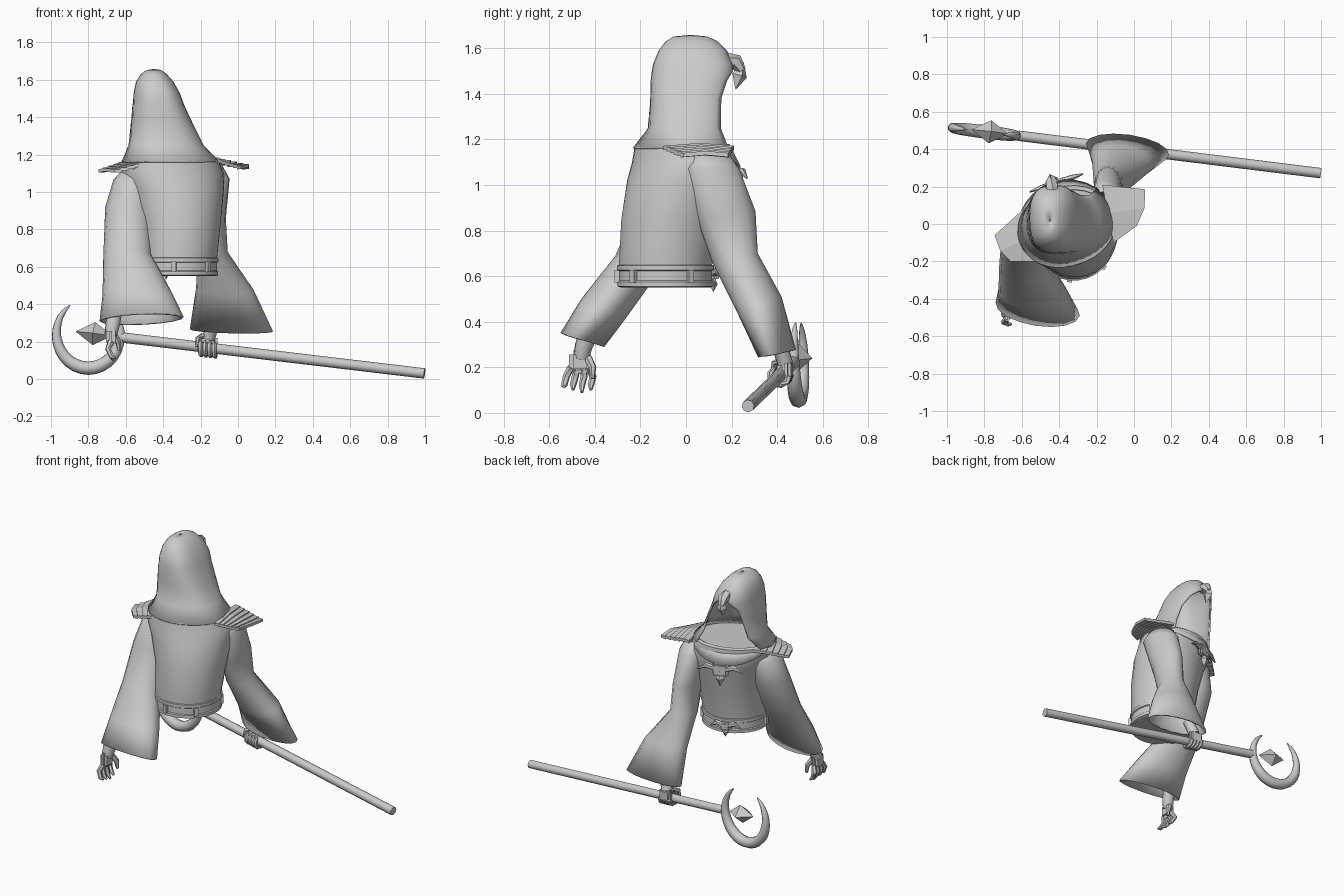
import bpy, bmesh, math
from mathutils import Vector, Matrix

cube = bpy.data.objects.get("Cube")
if cube:
    bpy.data.objects.remove(cube, do_unlink=True)

grey = bpy.data.materials.new("plain_grey")
grey.use_nodes = True
tone = (0.6, 0.6, 0.6, 1)
grey.diffuse_color = tone
grey.node_tree.nodes["Principled BSDF"].inputs["Base Color"].default_value = tone

SIDE = Vector((0.95, 0.32, 0)).normalized()    # shoulder line of the figure
FRONT = Vector((-0.32, 0.95, 0)).normalized()  # way the chest faces
UP = Vector((0, 0, 1))
TURN = Matrix.Rotation(math.atan2(SIDE.y, SIDE.x), 4, "Z")


def finish(name, bm, angle=40, thick=0):
    bmesh.ops.remove_doubles(bm, verts=bm.verts, dist=0.0004)
    bmesh.ops.recalc_face_normals(bm, faces=bm.faces)
    mesh = bpy.data.meshes.new(name)
    bm.to_mesh(mesh)
    bm.free()
    mesh.materials.append(grey)
    ob = bpy.data.objects.new(name, mesh)
    bpy.context.collection.objects.link(ob)
    bpy.ops.object.select_all(action="DESELECT")
    bpy.context.view_layer.objects.active = ob
    ob.select_set(True)
    if angle:
        bpy.ops.object.shade_smooth_by_angle(angle=math.radians(angle))
    if thick:
        mod = ob.modifiers.new("cloth", "SOLIDIFY")
        mod.thickness = thick
        mod.offset = -1
    return ob


def loft(name, rings, closed=True, caps=True, angle=40, thick=0):
    bm = bmesh.new()
    rows = [[bm.verts.new(p) for p in ring] for ring in rings]
    n = len(rows[0])
    for a, b in zip(rows, rows[1:]):
        for i in range(n if closed else n - 1):
            j = (i + 1) % n
            bm.faces.new((a[i], a[j], b[j], b[i]))
    if caps:
        bm.faces.new(rows[0])
        bm.faces.new(rows[-1])
    return finish(name, bm, angle, thick)


def tube(name, points, radii, n=8, angle=50):
    pts = [Vector(p) for p in points]
    rings = []
    for i, p in enumerate(pts):
        d = (pts[min(i + 1, len(pts) - 1)] - pts[max(i - 1, 0)]).normalized()
        u = d.cross(Vector((0.3, 1, 0.1))).normalized()
        v = d.cross(u)
        rings.append([p + radii[i] * (u * math.cos(t) + v * math.sin(t))
                      for t in (k * math.tau / n for k in range(n))])
    return loft(name, rings, angle=angle)


def oval(x, y, z, a, b, opening=0, twist=0, power=2, n=28):
    """Ring about the body axis, starting and ending at the front."""
    h = math.radians(opening)
    step = (math.tau - 2 * h) / n
    turn = Matrix.Rotation(-math.radians(twist), 3, "Z")
    ring = []
    for i in range(n + 1):
        s, c = math.sin(h + i * step), math.cos(h + i * step)
        s, c = (math.copysign(abs(v) ** (2 / power), v) for v in (s, c))
        ring.append(Vector((x, y, z)) + turn @ (SIDE * a * s + FRONT * b * c))
    return ring


def block(name, centre, size, frame=Matrix(), angle=0, bevel=0):
    bm = bmesh.new()
    bmesh.ops.create_cube(bm, size=1)
    bm.transform(Matrix.Diagonal((*size, 1)))
    if bevel:
        bmesh.ops.bevel(bm, geom=bm.edges[:], offset=bevel, segments=2, affect="EDGES")
    bm.transform(Matrix.Translation(centre) @ frame)
    return finish(name, bm, angle)


def crystal(name, centre, axis, length, width):
    bm = bmesh.new()
    axis = axis.normalized()
    u = axis.cross(FRONT).normalized()
    v = axis.cross(u)
    c = Vector(centre)
    ends = [bm.verts.new(c + axis * length * s) for s in (1, -1)]
    mid = [bm.verts.new(c + width * d) for d in (u, v, -u, -v)]
    for e in ends:
        for i in range(4):
            bm.faces.new((e, mid[i], mid[(i + 1) % 4]))
    return finish(name, bm, 0)


# Robe body
body = [(-.32, -.09, .55, .2, .2), (-.32, -.09, .65, .21, .205), (-.315, -.06, .85, .225, .225),
        (-.33, -.03, 1.02, .26, .225), (-.35, -.01, 1.1, .28, .22), (-.36, -.01, 1.17, .26, .21)]
loft("robe_body", [oval(*r)[:-1] for r in body])

# Belt with raised rims and loops
belt = [(.55, .2), (.555, .215), (.575, .215), (.58, .209), (.622, .209), (.627, .217), (.647, .217), (.652, .2)]
loft("belt", [oval(-.32, -.09, z, r, r * .98)[:-1] for z, r in belt], caps=False)
for degrees in (78, 150, 205, 282):
    t = math.radians(degrees)
    p = Vector((-.32, -.09, .6)) + .213 * (SIDE * math.sin(t) + FRONT * math.cos(t))
    block("belt_loop", p, (.026, .02, .055), TURN @ Matrix.Rotation(-t, 4, "Z"))

# Buckle and pendant share one ornament shape
for name, x, y, z, s in (("buckle", -.385, .12, .605, 1), ("pendant", -.415, .22, 1.04, 1.5)):
    c = Vector((x, y, z))
    block(name + "_plate", c, (.07 * s, .035, .06 * s), TURN, 40, .012)
    crystal(name + "_drop", c - UP * .04 * s, UP, .035 * s, .02 * s)
    for d in (-1, 1):
        tube(name + "_wing", [c, c + SIDE * d * .06 * s + UP * .02, c + SIDE * d * .1 * s - UP * .01],
             [.02, .016, .004], 6)

# Hood with an open front, the head turned a little from the chest
hood = [(-.36, -.01, 1.165, .265, .215, 52, 0, 2.1), (-.385, .012, 1.25, .2, .178, 50, 12, 2.4),
        (-.41, .02, 1.38, .162, .177, 46, 18, 2.6), (-.425, .025, 1.46, .14, .18, 34, 18, 2.6),
        (-.43, .03, 1.5, .13, .18, 14, 18, 2.6), (-.435, .03, 1.53, .123, .175, 0, 18, 2.6),
        (-.445, .03, 1.59, .1, .15, 0, 18, 2.5), (-.45, .025, 1.63, .07, .115, 0, 18, 2.3),
        (-.45, .02, 1.652, .04, .075, 0, 18, 2), (-.45, .02, 1.658, .004, .006, 0, 18, 2)]
loft("hood", [oval(*r) for r in hood], closed=False, caps=False, angle=60, thick=.01)
crystal("hood_gem", (-.44, .235, 1.48), UP + FRONT * .3, .065, .035)
tube("hood_gem_mount", [(-.44, .17, 1.55), (-.44, .22, 1.54), (-.44, .245, 1.5)], [.035, .034, .02], 6)

# Collar that widens and dips to a point at the front
inner, outer, hem = oval(-.36, -.01, 1.18, .25, .195), oval(-.36, -.01, 1.165, .268, .217), []
for i, p in enumerate(outer):
    dip = max(0, math.cos(i * math.tau / 28)) ** 1.5
    hem.append(p + FRONT * .03 * dip - UP * .09 * dip)
loft("collar", [inner, hem], closed=False, caps=False, thick=.01)

# Ribbed shoulder pads of overlapping slats
pads = {"right": [(-.17, .21), (-.11, -.1), (.06, .185), (.015, -.01), 1.13],
        "left": [(-.58, .09), (-.44, -.2), (-.745, -.06), (-.66, -.2), 1.11]}
for name, (a, b, c, d, low) in pads.items():
    a, b, c, d = (Vector((*p, 1.17)) for p in (a, b, c, d))
    c.z = d.z = low
    for k in range(6):
        rings = []
        for t, lift in ((k / 6, .002), (min((k + 1.15) / 6, 1), .011)):
            p, q = a.lerp(c, t), b.lerp(d, t)
            m = p.lerp(q, .5) + UP * .012 + (c - a) * .08 * t
            top = [v + UP * lift for v in (p, m, q)]
            rings.append(top + [v - UP * .018 for v in reversed(top)])
        loft(name + "_shoulder_slat", rings, angle=0)


# Wide sleeves: x, y, z, half width, half depth, slope of the hem, turn
def sleeve(name, rows):
    rings = []
    for x, y, z, a, b, slope, turn in rows:
        ring = []
        for i in range(16):
            t = i * math.tau / 16
            p = Matrix.Rotation(math.radians(turn), 3, "Z") @ Vector((a * math.cos(t), b * math.sin(t), 0))
            ring.append(Vector((x, y, z + slope * p.y)) + p)
        rings.append(ring)
    loft(name, rings, caps=False, angle=50, thick=.01)


sleeve("left_sleeve", [(-.54, -.04, 1.14, .05, .06, 0, 0), (-.565, -.06, 1.07, .1, .11, 0, 0),
                       (-.585, -.09, .92, .125, .12, 0, 0), (-.59, -.21, .66, .13, .1, -.3, 0),
                       (-.54, -.36, .46, .185, .1, -.4, -5), (-.515, -.455, .32, .228, .09, -.33, -9)])
sleeve("right_sleeve", [(-.15, .1, 1.15, .06, .08, 0, 20), (-.135, .115, 1.07, .085, .125, 0, 20),
                        (-.14, .18, .86, .075, .125, .2, 0), (-.135, .215, .68, .08, .1, .2, 0),
                        (-.07, .32, .48, .155, .1, .3, -6), (-.035, .4, .26, .225, .078, .2, -8)])

# Staff, crescent head and floating crystal
tip, neck = Vector((.997, .272, .03)), Vector((-.62, .472, .222))
along = (neck - tip).normalized()
tube("staff", [tip, neck], [.028, .028], 8)
flat = Vector((along.x, along.y, 0)).normalized()
hub = Vector((-.8, .493, .228))
points, radii = [], []
for i in range(25):
    t = math.radians(125 + i * 290 / 24)
    points.append(hub + .172 * -flat * math.cos(t) + .185 * UP * math.sin(t))
    radii.append(.003 + .033 * math.sin(math.pi * i / 24) ** .7)
tube("crescent", [p + UP * .015 for p in points], radii, 8)
crystal("staff_crystal", hub + Vector((.03, 0, .015)), along, .1, .062)

# Hanging hand
tube("left_wrist", [(-.66, -.42, .37), (-.67, -.45, .29), (-.68, -.46, .24)], [.045, .04, .035])
block("left_palm", (-.68, -.465, .225), (.05, .095, .1), Matrix(), 60, .018)
for k in range(4):
    y = -.505 + k * .026
    out = (y + .465) * .5
    tube("left_finger", [(-.68, y, .2), (-.695, y + out, .16), (-.675, y + out - .01, .12),
                         (-.655, y + out - .01, .09 + .012 * abs(k - 2))], [.017, .016, .014, .007], 6)
tube("left_thumb", [(-.665, -.43, .24), (-.64, -.41, .2), (-.635, -.41, .15)], [.02, .017, .009], 6)

# Hand gripping the staff
grip = tip.lerp(neck, (tip.x + .16) / (tip.x - neck.x))
across = Vector((-along.y, along.x, 0)).normalized()
across *= math.copysign(1, across.y)
tube("right_wrist", [grip + Vector((.03, -.01, .15)), grip + across * .02 + UP * .05], [.038, .036])
block("right_palm", grip + across * .03 + UP * .02, (.095, .04, .09),
      Matrix.Rotation(math.atan2(-along.y, -along.x), 4, "Z"), 60, .014)
for k in range(4):
    base = grip + along * (k - 1.5) * .025
    curl = [base + .042 * (across * math.cos(a) + UP * math.sin(a))
            for a in (math.radians(-d) for d in range(0, 241, 40))]
    tube("right_finger", curl, [.014] * 6 + [.007], 6)
tube("right_thumb", [grip + UP * .06 + along * .03, grip - across * .035 + UP * .045 + along * .05,
                     grip - across * .045 + along * .055], [.016, .014, .007], 6)
